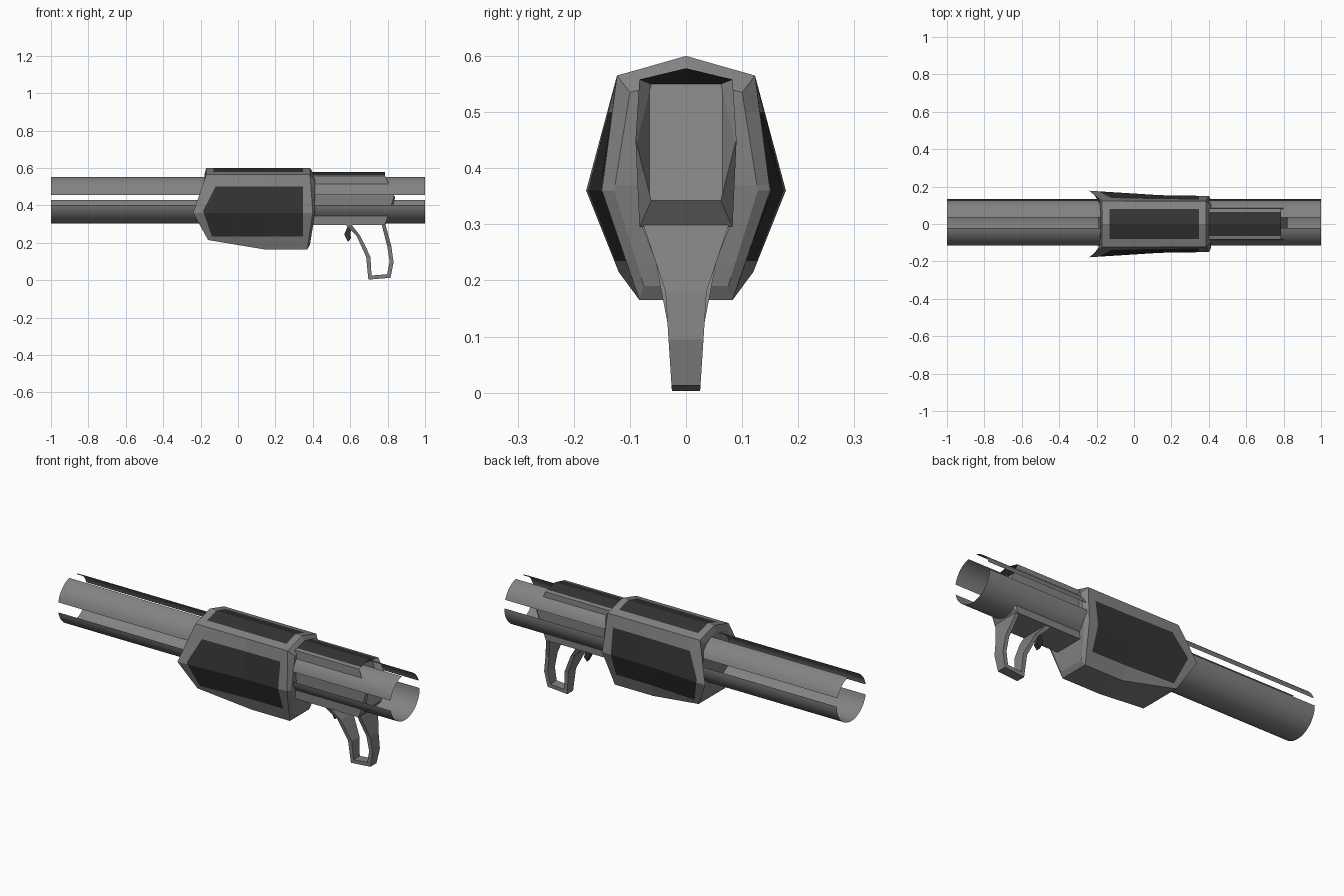
import bpy, bmesh, math
from mathutils import Vector

if "Cube" in bpy.data.objects:
    bpy.data.objects.remove(bpy.data.objects["Cube"])


def material(name, c):
    m = bpy.data.materials.new(name)
    m.diffuse_color = (c, c, c, 1)
    m.use_nodes = True
    m.node_tree.nodes["Principled BSDF"].inputs["Base Color"].default_value = m.diffuse_color
    return m


GREY = material("gunmetal grey", 0.225)
DARK = material("charcoal", 0.033)


def finish(bm, name, mats=(GREY, DARK), normals=True):
    if normals:
        bmesh.ops.recalc_face_normals(bm, faces=bm.faces)
    me = bpy.data.meshes.new(name)
    bm.to_mesh(me)
    bm.free()
    ob = bpy.data.objects.new(name, me)
    bpy.context.collection.objects.link(ob)
    for m in mats:
        me.materials.append(m)
    return ob


def loft(sections):
    """Skin half sections (first point on the centre line), mirrored in y."""
    bm = bmesh.new()
    rings = []
    for half in sections:
        pts = half + [(x, -y, z) for x, y, z in reversed(half[1:])]
        rings.append([bm.verts.new(p) for p in pts])
    n = len(rings[0])
    for a, b in zip(rings, rings[1:]):
        for i in range(n):
            j = (i + 1) % n
            bm.faces.new((a[i], a[j], b[j], b[i]))
    bm.faces.new(rings[0])
    bm.faces.new(rings[-1])
    bmesh.ops.recalc_face_normals(bm, faces=bm.faces)
    return bm


def cut(bm, co, no):
    geom = bm.verts[:] + bm.edges[:] + bm.faces[:]
    bmesh.ops.bisect_plane(bm, geom=geom, plane_co=co, plane_no=no, dist=1e-5)


# Barrel: thin shell in three arcs, with slots at the top, front and back
CY, CZ, R = 0.007, 0.43, 0.126


def barrel_arc(name, a0, a1):
    bm = bmesh.new()
    n = max(4, round((a1 - a0) / 6))
    rows = []
    for i in range(n + 1):
        a = math.radians(a0 + (a1 - a0) * i / n)
        y, z = CY + R * math.cos(a), CZ + R * math.sin(a)
        rows.append([bm.verts.new((x, y, z)) for x in (-1, 1)])
    for p, q in zip(rows, rows[1:]):
        f = bm.faces.new((p[0], p[1], q[1], q[0]))
        f.smooth = True
        f.normal_update()
        c = f.calc_center_median()
        if f.normal.dot(Vector((0, c.y - CY, c.z - CZ))) < 0:
            f.normal_flip()
    finish(bm, name, (GREY,), False)


barrel_arc("barrel_upper_back", 20, 77)
barrel_arc("barrel_upper_front", 103, 168)
barrel_arc("barrel_lower", 193, 360)

# Main housing: faceted loft, recessed at the muzzle side
bm = loft([
    [(-.18, 0, .565), (-.18, .10, .54), (-.19, .14, .36), (-.17, .095, .24)],
    [(-.17, 0, .60), (-.17, .123, .565), (-.24, .178, .36), (-.16, .12, .215)],
    [(.14, 0, .60), (.14, .123, .565), (.14, .154, .36), (.14, .083, .165)],
    [(.385, 0, .60), (.385, .123, .565), (.40, .15, .36), (.37, .083, .165)],
    [(.412, 0, .56), (.412, .10, .535), (.412, .128, .36), (.385, .075, .19)],
])
# Dark side and top panels cut into the housing
for z in (.235, .37, .50):
    cut(bm, (0, 0, z), (0, 0, 1))
for y in (-.08, .08):
    cut(bm, (0, y, 0), (0, 1, 0))
for x in (-.13, .347):
    cut(bm, (x, 0, 0), (1, 0, 0))
P0, P1, P2 = (-.12, .50), (-.187, .37), (-.14, .235)
for p, q in ((P0, P1), (P1, P2)):
    cut(bm, (p[0], 0, p[1]), (q[1] - p[1], 0, p[0] - q[0]))


def panel_front(z):
    p, q = (P0, P1) if z > P1[1] else (P1, P2)
    return p[0] + (q[0] - p[0]) * (z - p[1]) / (q[1] - p[1])


for f in bm.faces:
    c, n = f.calc_center_median(), f.normal
    side = abs(n.y) > .6 and .235 < c.z < .50 and panel_front(c.z) < c.x < .347
    top = n.z > .8 and abs(c.y) < .08 and -.13 < c.x < .347
    f.material_index = int(side or top)
finish(bm, "main_housing")

# Receiver behind the housing, with a dark top cover
bm = loft([
    [(.40, 0, .578), (.40, .083, .558), (.40, .09, .45), (.40, .083, .295)],
    [(.787, 0, .578), (.787, .083, .558), (.835, .09, .45), (.785, .083, .295)],
    [(.755, 0, .55), (.755, .062, .55), (.84, .088, .445), (.82, .062, .342)],
])
for y in (-.065, .065):
    cut(bm, (0, y, 0), (0, 1, 0))
for f in bm.faces:
    c = f.calc_center_median()
    roof = f.normal.z > .8 and abs(c.y) < .065 and c.z > .55
    lip = c.x > .75 and c.z > .55
    f.material_index = int(roof or lip)
finish(bm, "receiver")

# Grip frame: open loop, flaring in width towards the receiver
outer = [(.57, .30), (.635, .235), (.685, .125), (.697, .003), (.815, .013),
         (.832, .095), (.82, .18), (.785, .31)]
inner = [(.605, .30), (.655, .235), (.708, .125), (.714, .025), (.797, .032),
         (.811, .10), (.798, .18), (.765, .31)]


def half_width(z):
    if z < .2:
        return .025 + .013 * z / .2
    return .038 + .042 * min(1, (z - .2) / .09)


bm = bmesh.new()
rows = []
for o, i in zip(outer, inner):
    rows.append([bm.verts.new((p[0], s * half_width(p[1]), p[1]))
                 for p, s in ((o, 1), (o, -1), (i, -1), (i, 1))])
for a, b in zip(rows, rows[1:]):
    for k in range(4):
        m = (k + 1) % 4
        bm.faces.new((a[k], a[m], b[m], b[k]))
bm.faces.new(rows[0])
bm.faces.new(rows[-1])
finish(bm, "grip_frame", (GREY,))

# Trigger: small slanted tab ahead of the grip
bm = loft([
    [(.585, 0, .285), (.585, .012, .285), (.61, .012, .285), (.61, 0, .285)],
    [(.568, 0, .245), (.568, .012, .245), (.60, .012, .25), (.60, 0, .25)],
    [(.588, 0, .205), (.588, .012, .205), (.605, .012, .225), (.605, 0, .225)],
])
bmesh.ops.remove_doubles(bm, verts=bm.verts, dist=1e-5)
finish(bm, "trigger", (DARK,))
